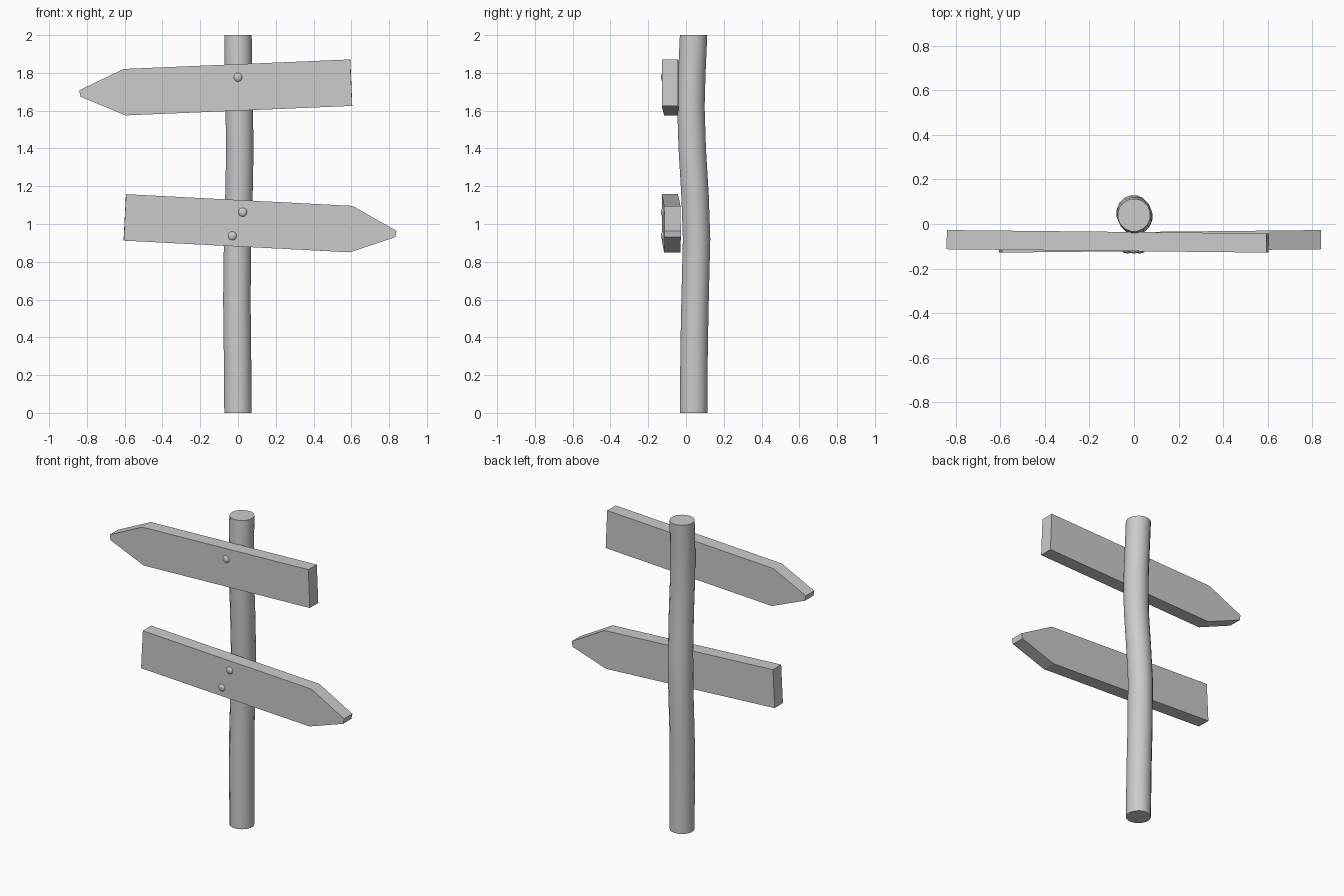
import bpy, bmesh, math
from mathutils import Matrix, Vector

cube = bpy.data.objects.get("Cube")
if cube:
    bpy.data.objects.remove(cube, do_unlink=True)

grey = bpy.data.materials.new("plain grey")
grey.use_nodes = True
COLOUR = (0.6, 0.6, 0.6, 1)
grey.diffuse_color = COLOUR
grey.node_tree.nodes["Principled BSDF"].inputs["Base Color"].default_value = COLOUR


def finish(name, bm, smooth=False):
    bmesh.ops.recalc_face_normals(bm, faces=bm.faces[:])
    mesh = bpy.data.meshes.new(name)
    bm.to_mesh(mesh)
    bm.free()
    mesh.materials.append(grey)
    obj = bpy.data.objects.new(name, mesh)
    bpy.context.collection.objects.link(obj)
    if smooth:
        bpy.ops.object.select_all(action="DESELECT")
        obj.select_set(True)
        bpy.context.view_layer.objects.active = obj
        bpy.ops.object.shade_smooth_by_angle(angle=math.radians(40))
    return obj


# Gently crooked round post: rings along a bent centre line
def make_post(path, radius, sides):
    bm = bmesh.new()
    rings = []
    for x, y, z in path:
        angles = [math.tau * (i + 0.5) / sides for i in range(sides)]
        rings.append([bm.verts.new((x + radius * math.cos(a), y + radius * math.sin(a), z))
                      for a in angles])
    for low, high in zip(rings, rings[1:]):
        for i in range(sides):
            j = (i + 1) % sides
            bm.faces.new((low[i], low[j], high[j], high[i]))
    bm.faces.new(rings[0])
    bm.faces.new(rings[-1])
    finish("post", bm, smooth=True)


# Pointed plank: outline extruded through its thickness, then tilted and turned
def make_board(name, side, height, tilt, turn, tip_shift):
    half, thick, depth = 0.123, 0.086, -0.079
    outline = [(-0.6, half), (0.6, half), (0.84, tip_shift + 0.017),
               (0.835, tip_shift - 0.017), (0.6, -half), (-0.6, -half)]
    bm = bmesh.new()
    face = bm.faces.new([bm.verts.new((side * x, -thick / 2, z)) for x, z in outline])
    out = bmesh.ops.extrude_face_region(bm, geom=[face])
    moved = [v for v in out["geom"] if isinstance(v, bmesh.types.BMVert)]
    bmesh.ops.translate(bm, verts=moved, vec=(0, thick, 0))
    place = (Matrix.Translation((0, depth, height))
             @ Matrix.Rotation(math.radians(turn), 4, "Z")
             @ Matrix.Rotation(math.radians(-tilt), 4, "Y"))
    bm.transform(place)
    finish(name, bm)


# Domed nail head sitting in the front of a plank
def make_nail(name, x, z):
    bm = bmesh.new()
    bmesh.ops.create_uvsphere(bm, u_segments=12, v_segments=8, radius=0.024)
    bm.transform(Matrix.Translation((x, -0.119, z))
                 @ Matrix.Diagonal(Vector((1, 0.55, 1, 1))))
    finish(name, bm, smooth=True)


make_post([(0, 0.04, 0), (-0.003, 0.043, 0.35), (-0.006, 0.048, 0.6),
           (-0.002, 0.056, 0.92), (0.005, 0.048, 1.15), (0.01, 0.033, 1.4),
           (0.006, 0.026, 1.62), (0.002, 0.031, 1.8), (0, 0.04, 2)], 0.074, 16)
make_board("upper_board", -1, 1.723, 2.4, -0.6, 0.003)
make_board("lower_board", 1, 1.004, -2.95, 0.6, -0.014)
make_nail("upper_nail", 0, 1.777)
make_nail("lower_nail_top", 0.025, 1.063)
make_nail("lower_nail_bottom", -0.03, 0.937)
